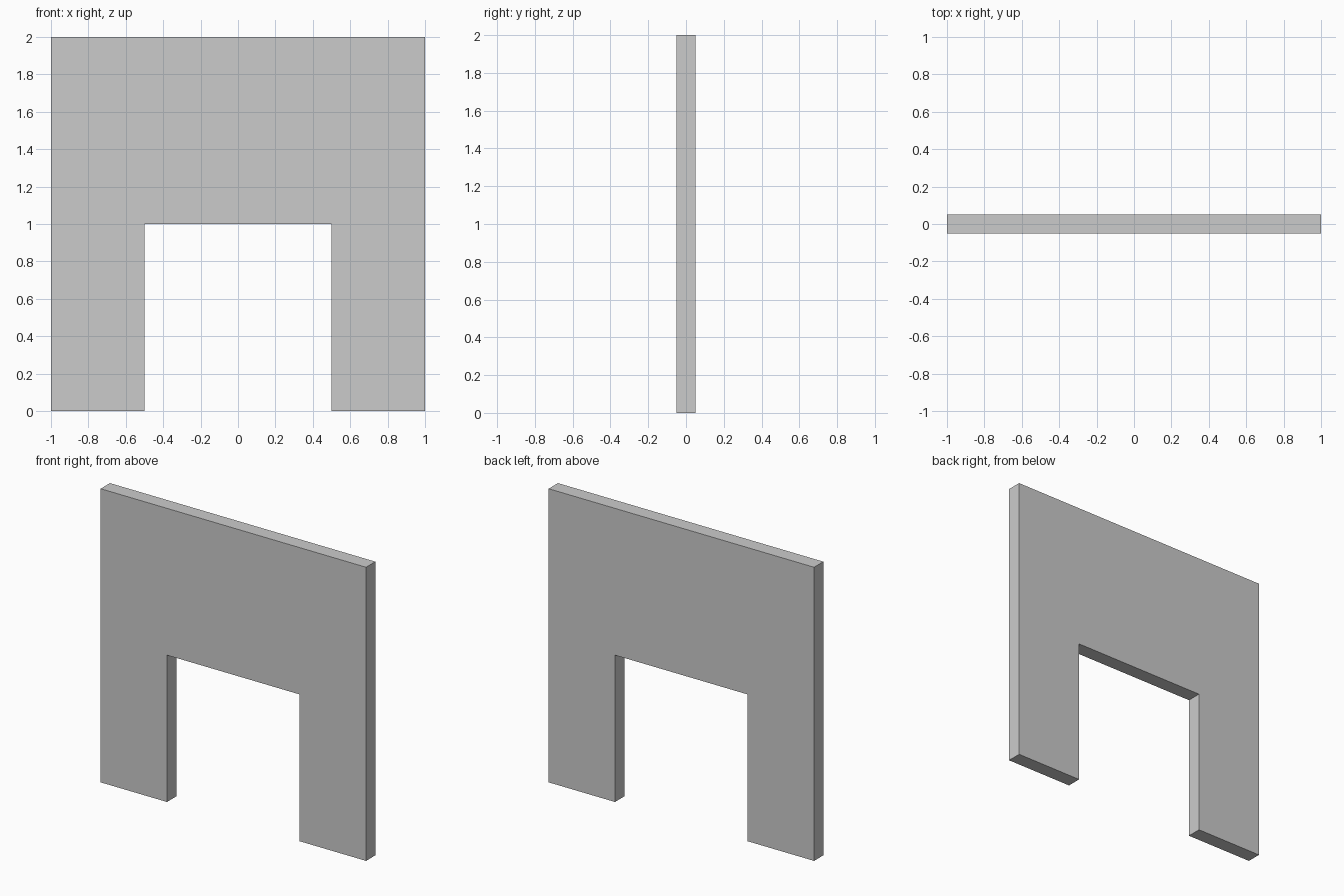
import bpy
import bmesh

if "Cube" in bpy.data.objects:
    bpy.data.objects.remove(bpy.data.objects["Cube"])

THICKNESS = 0.10

# Outline of the wall with its doorway, drawn in the xz plane
half = [(0.5, 1.0), (0.5, 0.0), (1.0, 0.0), (1.0, 2.0)]
outline = half + [(-x, z) for x, z in reversed(half)]

# Wall panel: extrude the outline through its thickness
bm = bmesh.new()
front = bm.faces.new([bm.verts.new((x, -THICKNESS / 2, z)) for x, z in outline])
extruded = bmesh.ops.extrude_face_region(bm, geom=[front], use_keep_orig=True)
back_verts = [v for v in extruded["geom"] if isinstance(v, bmesh.types.BMVert)]
bmesh.ops.translate(bm, verts=back_verts, vec=(0, THICKNESS, 0))
bmesh.ops.recalc_face_normals(bm, faces=bm.faces)

mesh = bpy.data.meshes.new("doorway_wall")
bm.to_mesh(mesh)
bm.free()
wall = bpy.data.objects.new("doorway_wall", mesh)
bpy.context.collection.objects.link(wall)
